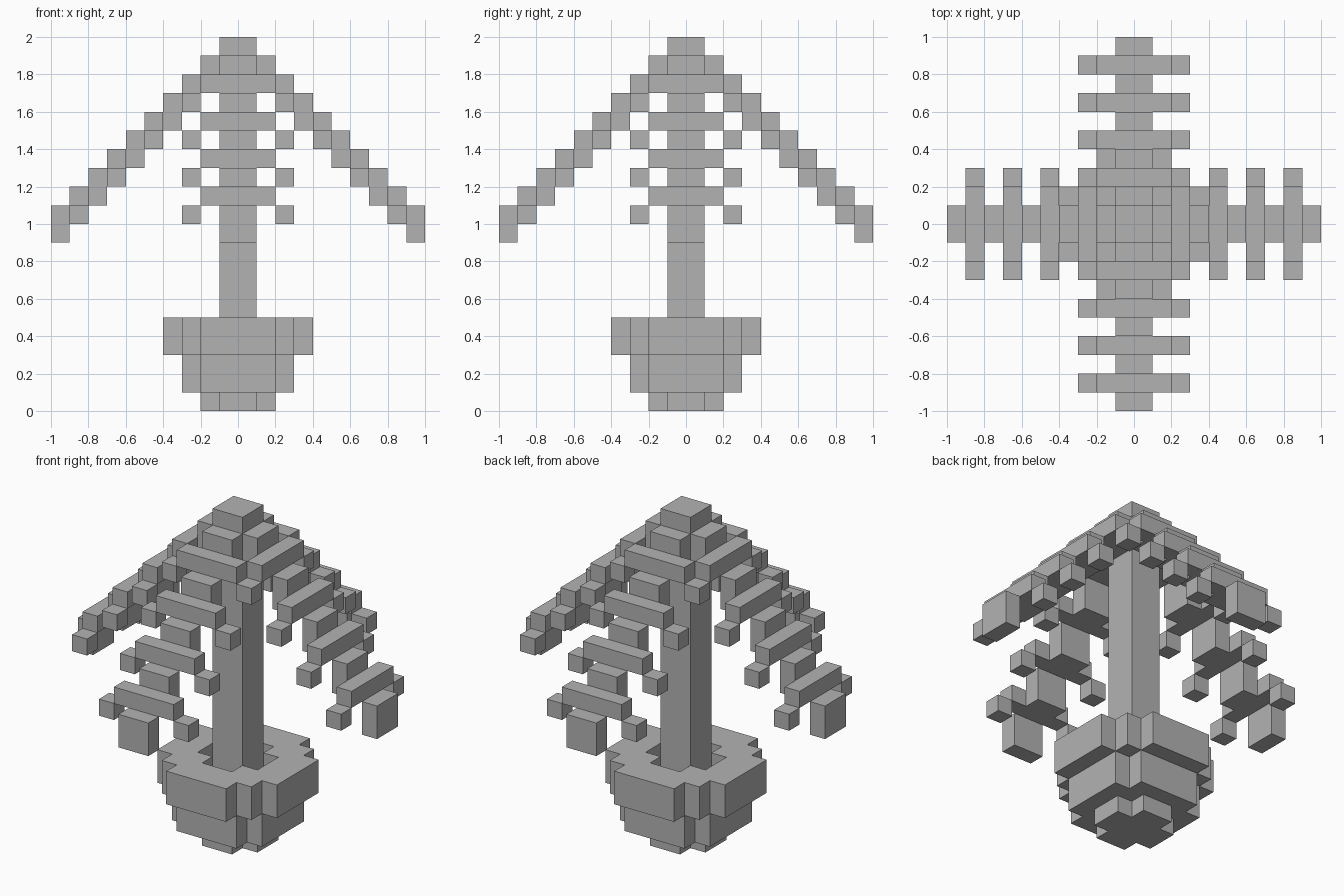
import bpy
import bmesh
from mathutils import Vector

U = 0.1  # edge length of one block

cube = bpy.data.objects.get("Cube")
if cube:
    bpy.data.objects.remove(cube, do_unlink=True)

grey = bpy.data.materials.new("plain grey")
grey.use_nodes = True
colour = (0.45, 0.45, 0.45, 1)
grey.diffuse_color = colour
grey.node_tree.nodes["Principled BSDF"].inputs["Base Color"].default_value = colour


def box(x, y, z):
    """Set of block cells filling the given (start, end) ranges."""
    return {(i, j, k) for i in range(*x) for j in range(*y) for k in range(*z)}


def plus(long, short, z):
    """Plus-shaped slab, centred on the axis."""
    a, b = (-long, long), (-short, short)
    return box(a, b, z) | box(b, a, z)


def quarter_turn(cells):
    return {(-j - 1, i, k) for i, j, k in cells}


def build(name, cells):
    """Mesh only the outer faces of a set of block cells."""
    bm = bmesh.new()
    corners = {}

    def corner(p):
        key = tuple(round(c) for c in p)
        if key not in corners:
            corners[key] = bm.verts.new(Vector(key) * U)
        return corners[key]

    for cell in cells:
        for axis in range(3):
            for side in (0, 1):
                step = Vector((0, 0, 0))
                step[axis] = 1 if side else -1
                if tuple(int(a + b) for a, b in zip(cell, step)) in cells:
                    continue
                u, v = Vector((0, 0, 0)), Vector((0, 0, 0))
                u[(axis + 1) % 3] = 1
                v[(axis + 2) % 3] = 1
                start = Vector(cell) + (step if side else Vector((0, 0, 0)))
                loop = [start, start + u, start + u + v, start + v]
                if not side:
                    loop.reverse()
                bm.faces.new([corner(p) for p in loop])
    mesh = bpy.data.meshes.new(name)
    bm.to_mesh(mesh)
    bm.free()
    mesh.materials.append(grey)
    obj = bpy.data.objects.new(name, mesh)
    bpy.context.collection.objects.link(obj)
    return obj


# Stepped pot, with the soil sunk one block below the rim
pot = plus(2, 1, (0, 1)) | plus(3, 2, (1, 3))
pot |= plus(4, 2, (3, 5)) | box((-3, 3), (-3, 3), (3, 5))
pot -= plus(2, 1, (4, 5))
build("pot", pot)

# Straight trunk
build("trunk", box((-1, 1), (-1, 1), (4, 20)))

# One frond: stem blocks alternate with cross leaflets that droop at the tips
frond = set()
for n in range(5):
    x, top = 1 + 2 * n, 19 - 2 * n
    frond |= box((x, x + 1), (-1, 1), (top - 2, top))
    if n < 4:
        leaflet = (x + 1, x + 2)
        frond |= box(leaflet, (-2, 2), (top - 2, top - 1))
        for tip in (-3, 2):
            frond |= box(leaflet, (tip, tip + 1), (top - 3, top - 2))

# Four fronds around the trunk; neighbours share their innermost tips
used = set()
for side in ("left", "back", "right", "front"):
    build(side + "_frond", frond - used)
    used |= frond
    frond = quarter_turn(frond)
